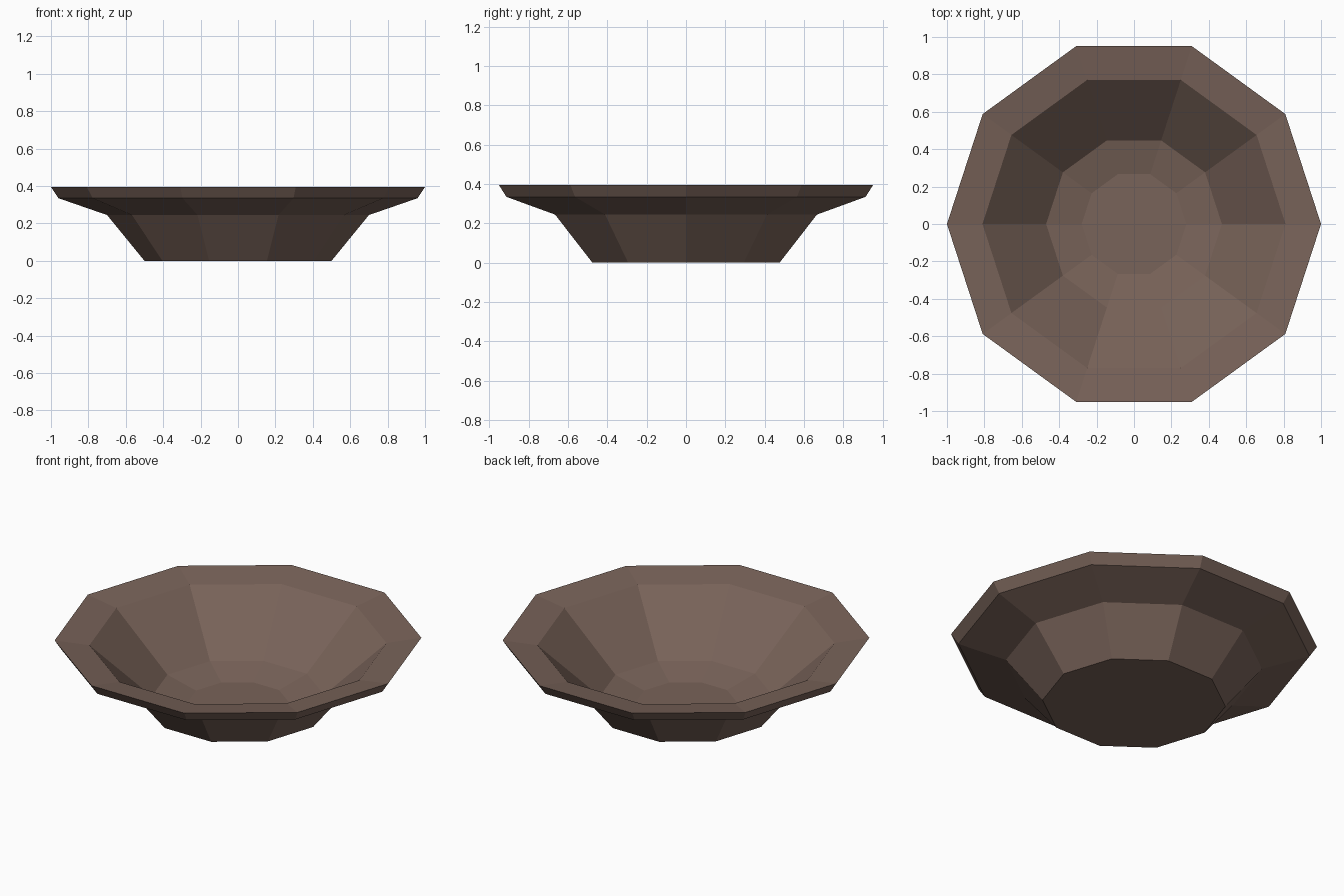
import bpy
import bmesh
from math import cos, sin, tau

SIDES = 10

cube = bpy.data.objects.get("Cube")
if cube:
    bpy.data.objects.remove(cube, do_unlink=True)


def make_material(name, rgb):
    mat = bpy.data.materials.new(name)
    mat.use_nodes = True
    mat.diffuse_color = (*rgb, 1)
    mat.node_tree.nodes["Principled BSDF"].inputs["Base Color"].default_value = (*rgb, 1)
    return mat


def lathe(name, profile, mat):
    """Spin a (radius, height) profile into a closed, flat-faced solid."""
    bm = bmesh.new()
    rings = [[bm.verts.new((r * cos(tau * i / SIDES), r * sin(tau * i / SIDES), z))
              for i in range(SIDES)] for r, z in profile]
    for low, high in zip(rings, rings[1:]):
        for i in range(SIDES):
            j = (i + 1) % SIDES
            bm.faces.new((low[i], low[j], high[j], high[i]))
    bm.faces.new(rings[0][::-1])
    bm.faces.new(rings[-1])
    bmesh.ops.recalc_face_normals(bm, faces=bm.faces)
    mesh = bpy.data.meshes.new(name)
    bm.to_mesh(mesh)
    bm.free()
    mesh.materials.append(mat)
    obj = bpy.data.objects.new(name, mesh)
    bpy.context.collection.objects.link(obj)
    return obj


brown = make_material("dull brown", (0.19, 0.125, 0.1))

# Outer wall from the foot up, over the sloping rim, then down inside to the floor
lathe("bowl", [(0.5, 0), (0.7, 0.245), (0.96, 0.335), (1, 0.395),
               (0.81, 0.365), (0.47, 0.055), (0.28, 0.01)], brown)
